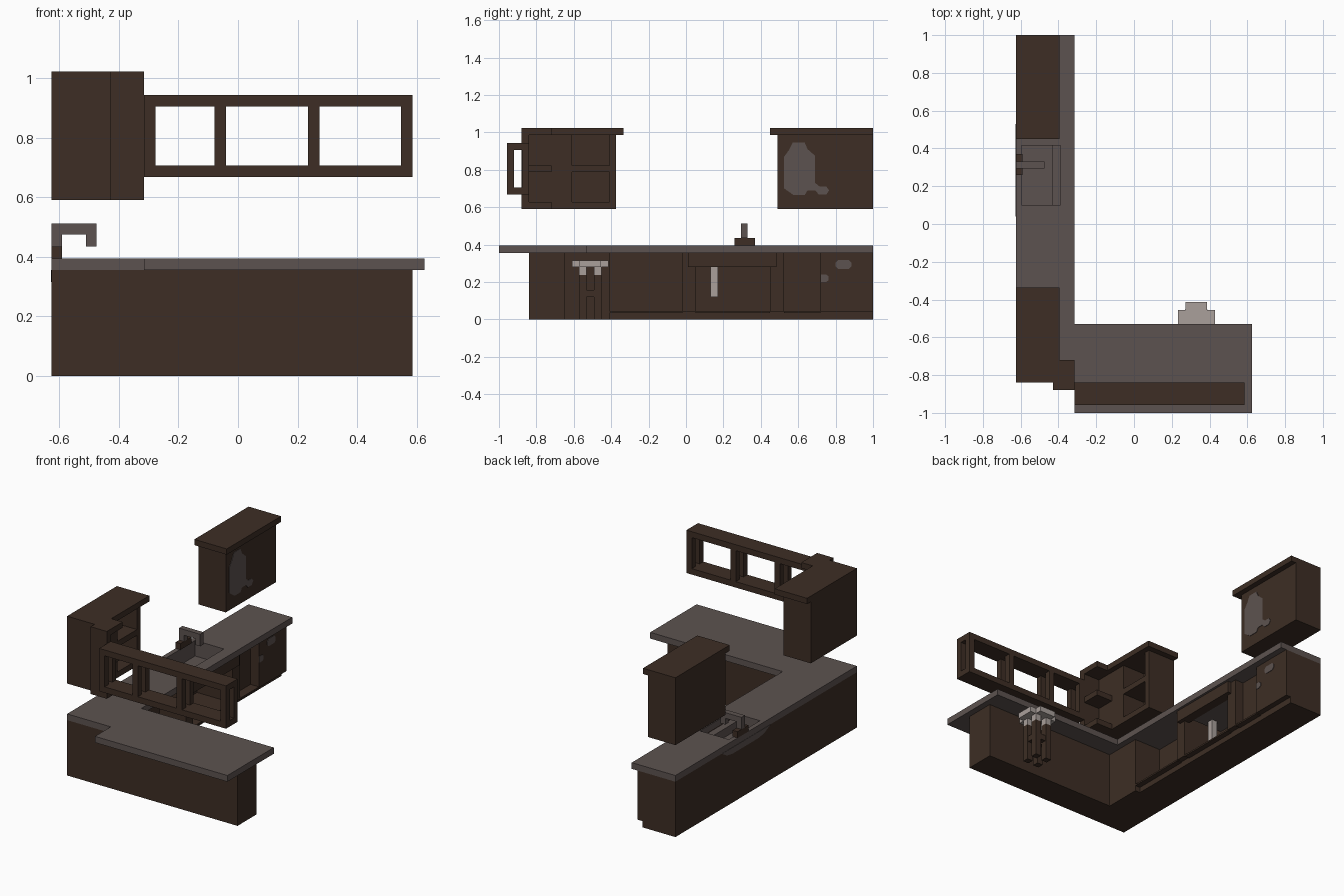
import bpy, bmesh

cube = bpy.data.objects.get("Cube")
if cube:
    bpy.data.objects.remove(cube, do_unlink=True)


def material(name, rgb):
    m = bpy.data.materials.new(name)
    m.use_nodes = True
    m.diffuse_color = (*rgb, 1)
    m.node_tree.nodes["Principled BSDF"].inputs["Base Color"].default_value = (*rgb, 1)
    return m


WOOD = material("dark brown wood", (0.047, 0.027, 0.018))
STONE = material("warm grey stone", (0.108, 0.086, 0.080))
PALE = material("pale grey", (0.40, 0.35, 0.33))


def finish(name, bm, mat):
    bmesh.ops.recalc_face_normals(bm, faces=bm.faces)
    me = bpy.data.meshes.new(name)
    bm.to_mesh(me)
    bm.free()
    me.materials.append(mat)
    ob = bpy.data.objects.new(name, me)
    bpy.context.collection.objects.link(ob)
    return ob


def boxes(name, mat, *ranges):
    """One object from boxes given as (x0, x1, y0, y1, z0, z1)."""
    bm = bmesh.new()
    for x0, x1, y0, y1, z0, z1 in ranges:
        for v in bmesh.ops.create_cube(bm, size=1)["verts"]:
            v.co.x = x1 if v.co.x > 0 else x0
            v.co.y = y1 if v.co.y > 0 else y0
            v.co.z = z1 if v.co.z > 0 else z0
    return finish(name, bm, mat)


def prism(name, mat, pts, axis, lo, hi):
    """Extrude an outline of (y, z) along x, or of (x, y) along z."""
    bm = bmesh.new()

    def place(p, d):
        return (d, p[0], p[1]) if axis == "x" else (p[0], p[1], d)
    face = bm.faces.new([bm.verts.new(place(p, lo)) for p in pts])
    new = bmesh.ops.extrude_face_region(bm, geom=[face])["geom"]
    for v in new:
        if isinstance(v, bmesh.types.BMVert):
            setattr(v.co, axis, hi)
    return finish(name, bm, mat)


def blob(y0, y1, z0, z1):
    """Octagonal outline filling a rectangle."""
    c = (z1 - z0) * 0.3
    return [(y0 + c, z0), (y1 - c, z0), (y1, z0 + c), (y1, z1 - c),
            (y1 - c, z1), (y0 + c, z1), (y0, z1 - c), (y0, z0 + c)]


BACK, FRONT, TOP = -0.625, -0.355, 0.355   # long run of base units

# Base units
boxes("corner_base", WOOD, (BACK, FRONT, -0.84, -0.41, 0, TOP))
boxes("wing_base", WOOD, (FRONT, 0.585, -0.84, -0.65, 0, TOP))
boxes("toe_kick", WOOD, (BACK, -0.39, -0.41, 1, 0, 0.04))
boxes("base_back", WOOD, (BACK, -0.605, -0.41, 1, 0.04, TOP))
boxes("base_posts", WOOD,
      (-0.605, FRONT, -0.02, 0.05, 0.04, TOP),
      (-0.605, FRONT, 0.45, 0.525, 0.04, TOP))
boxes("niche_floors", WOOD,
      (-0.605, FRONT, -0.41, -0.02, 0.035, 0.045),
      (-0.605, FRONT, 0.05, 0.45, 0.035, 0.045))
boxes("niche_back", WOOD, (-0.605, -0.545, -0.41, -0.02, 0.04, TOP))
boxes("recessed_door", WOOD, (-0.605, -0.415, 0.525, 0.72, 0.04, TOP),
      (-0.415, FRONT, 0.525, 0.72, 0.035, 0.045))
boxes("end_base", WOOD, (-0.605, FRONT, 0.72, 1, 0.04, TOP))
boxes("sink_apron", WOOD, (-0.39, -0.33, 0.01, 0.485, 0.28, TOP))

# Worktop, with an opening for the sink
SX0, SX1, SY0, SY1 = -0.595, -0.39, 0.10, 0.415
boxes("worktop", STONE,
      (BACK, -0.315, -0.84, SY0, TOP, 0.395),
      (BACK, -0.315, SY1, 1, TOP, 0.395),
      (BACK, SX0, SY0, SY1, TOP, 0.395),
      (SX1, -0.315, SY0, SY1, TOP, 0.395),
      (-0.315, 0.625, -1, -0.53, TOP, 0.395))

# Sink basin, drain pipe and tap
boxes("sink_basin", STONE,
      (SX0 - 0.01, SX1, SY0 - 0.01, SY1 + 0.01, 0.28, 0.295),
      (SX0 - 0.01, SX0, SY0, SY1, 0.295, 0.375),
      (-0.435, SX1, SY0, SY1, 0.295, 0.35),
      (SX0, SX1, SY0 - 0.01, SY0, 0.295, TOP),
      (SX0, SX1, SY1, SY1 + 0.01, 0.295, TOP))
boxes("drain_pipe", PALE, (-0.51, -0.47, 0.13, 0.17, 0.12, 0.28))
boxes("tap_base", WOOD, (BACK, -0.59, 0.26, 0.37, 0.395, 0.435))
boxes("tap_spout", STONE,
      (BACK, -0.59, 0.295, 0.33, 0.435, 0.475),
      (BACK, -0.475, 0.295, 0.33, 0.475, 0.512),
      (-0.51, -0.475, 0.295, 0.33, 0.435, 0.475))

# Rear wall cabinet
boxes("rear_wall_cabinet", WOOD, (BACK, -0.43, 0.49, 1, 0.59, 0.985))
boxes("rear_wall_cabinet_top", WOOD, (BACK, -0.395, 0.45, 1, 0.985, 1.022))

# Corner wall cabinet, open in the middle
boxes("corner_wall_cabinet", WOOD,
      (BACK, -0.43, -0.84, -0.61, 0.59, 0.985),
      (BACK, -0.43, -0.41, -0.373, 0.59, 0.985),
      (BACK, -0.59, -0.61, -0.41, 0.59, 0.985))
boxes("corner_cabinet_shelves", WOOD,
      *[(-0.59, -0.43, -0.61, -0.41, z, z + 0.037) for z in (0.59, 0.787)])
boxes("corner_cabinet_top", WOOD,
      (BACK, -0.395, -0.72, -0.335, 0.985, 1.022),
      (BACK, -0.43, -0.84, -0.72, 0.985, 1.022))
boxes("side_shelf_panel", WOOD, (-0.43, -0.315, -0.88, -0.84, 0.59, 1.022))
boxes("side_shelves", WOOD,
      *[(-0.43, -0.315, -0.84, -0.72, z, z + 0.037) for z in (0.59, 0.787, 0.985)])

# Hanging rack: two slabs joined by pairs of posts
boxes("rack_slabs", WOOD,
      *[(-0.315, 0.585, -0.957, -0.84, z, z + 0.038) for z in (0.668, 0.905)])
boxes("rack_posts", WOOD,
      *[(x, x + 0.038, y, y + 0.038, 0.706, 0.905)
        for x in (-0.315, -0.079, 0.235, 0.547) for y in (-0.957, -0.878)])

# Stool
cx, cy = 0.33, -0.512
a, b = 0.098, 0.057
prism("stool_seat", PALE,
      [(cx + u, cy + v) for u, v in
       ((-b, -a), (b, -a), (b, -b), (a, -b), (a, b), (b, b),
        (b, a), (-b, a), (-b, b), (-a, b), (-a, -b), (-b, -b))],
      "z", 0.28, 0.316)
signs = [(sx, sy) for sx in (-1, 1) for sy in (-1, 1)]


def leg(sx, sy, z0, z1):
    x, y = cx + sx * 0.039, cy + sy * 0.039
    return (x - 0.02, x + 0.02, y - 0.02, y + 0.02, z0, z1)


boxes("stool_collars", PALE, *[leg(sx, sy, 0.238, 0.28) for sx, sy in signs])
boxes("stool_legs", WOOD, *[leg(sx, sy, 0, 0.238) for sx, sy in signs])
boxes("stool_rungs", WOOD,
      *[(cx + s * 0.039 - 0.015, cx + s * 0.039 + 0.015, cy - 0.02, cy + 0.02, 0.12, 0.157)
        for s in (-1, 1)],
      *[(cx - 0.02, cx + 0.02, cy + s * 0.039 - 0.015, cy + s * 0.039 + 0.015, 0.12, 0.157)
        for s in (-1, 1)])

# Grey stains as thin plates
prism("wall_cabinet_stain", STONE,
      [(0.525, 0.70), (0.525, 0.87), (0.55, 0.905), (0.57, 0.945), (0.635, 0.945),
       (0.65, 0.91), (0.69, 0.875), (0.69, 0.73), (0.715, 0.71), (0.75, 0.71),
       (0.765, 0.69), (0.75, 0.668), (0.71, 0.668), (0.69, 0.69), (0.65, 0.69),
       (0.635, 0.665), (0.575, 0.665)], "x", -0.43, -0.427)
prism("base_stain_large", STONE, blob(0.80, 0.885, 0.27, 0.318), "x", FRONT, FRONT + 0.003)
prism("base_stain_small", STONE,
      [(0.721, 0.2), (0.75, 0.2), (0.762, 0.21), (0.762, 0.23), (0.75, 0.24), (0.721, 0.24)],
      "x", FRONT, FRONT + 0.003)
prism("back_stain", STONE,
      [(0.53, TOP), (0.48, 0.325), (0.42, 0.315), (0.16, 0.315), (0.10, 0.325), (0.04, TOP)],
      "x", BACK - 0.002, BACK)
